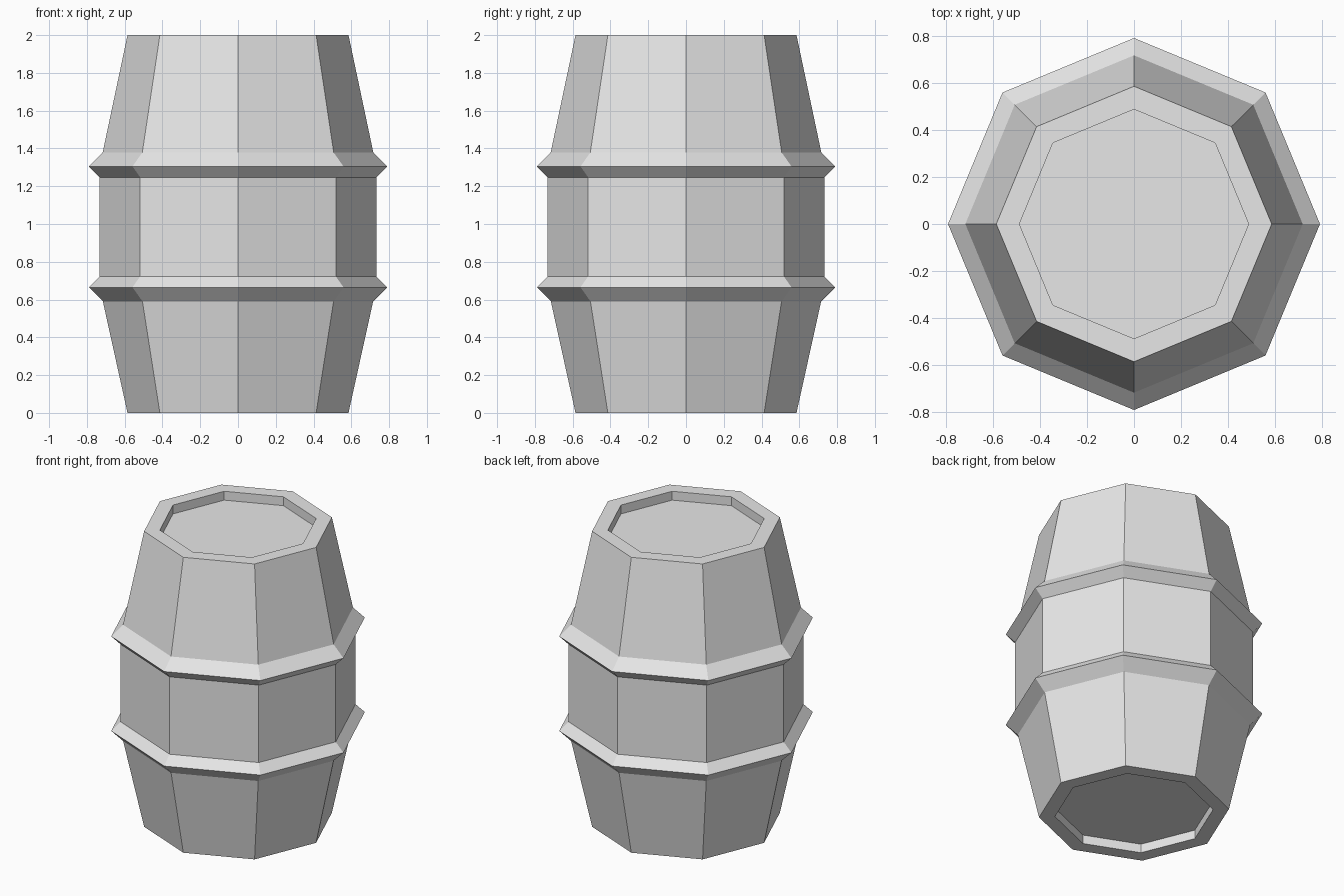
import bpy
import bmesh
from math import cos, sin, tau

SIDES = 8

cube = bpy.data.objects.get("Cube")
if cube:
    bpy.data.objects.remove(cube, do_unlink=True)

grey = bpy.data.materials.new("light_grey")
grey.use_nodes = True
grey.diffuse_color = (0.8, 0.8, 0.8, 1)
grey.node_tree.nodes["Principled BSDF"].inputs["Base Color"].default_value = (0.8, 0.8, 0.8, 1)


def lathe(name, profile, ring=False):
    """Turn (radius, height) points into a flat-sided solid, or a closed ring."""
    bm = bmesh.new()
    loops = [[bm.verts.new((r * cos(tau * i / SIDES), r * sin(tau * i / SIDES), z))
              for i in range(SIDES)] for r, z in profile]
    pairs = list(zip(loops, loops[1:]))
    if ring:
        pairs.append((loops[-1], loops[0]))
    else:
        bm.faces.new(loops[0])
        bm.faces.new(loops[-1])
    for a, b in pairs:
        for i in range(SIDES):
            j = (i + 1) % SIDES
            bm.faces.new((a[i], a[j], b[j], b[i]))
    bmesh.ops.recalc_face_normals(bm, faces=bm.faces)
    mesh = bpy.data.meshes.new(name)
    bm.to_mesh(mesh)
    bm.free()
    mesh.materials.append(grey)
    obj = bpy.data.objects.new(name, mesh)
    bpy.context.collection.objects.link(obj)
    return obj


# Barrel body with a recessed lid at each end
lathe("barrel_body", [
    (0.487, 0.06), (0.487, 0), (0.585, 0), (0.732, 0.665),
    (0.732, 1.305), (0.585, 2), (0.487, 2), (0.487, 1.94),
])

# Pointed hoops, their inner edge sunk into the body
for name, z in (("lower_hoop", 0.665), ("upper_hoop", 1.305)):
    lathe(name, [(0.79, z), (0.69, z + 0.1), (0.69, z - 0.1)], ring=True)
